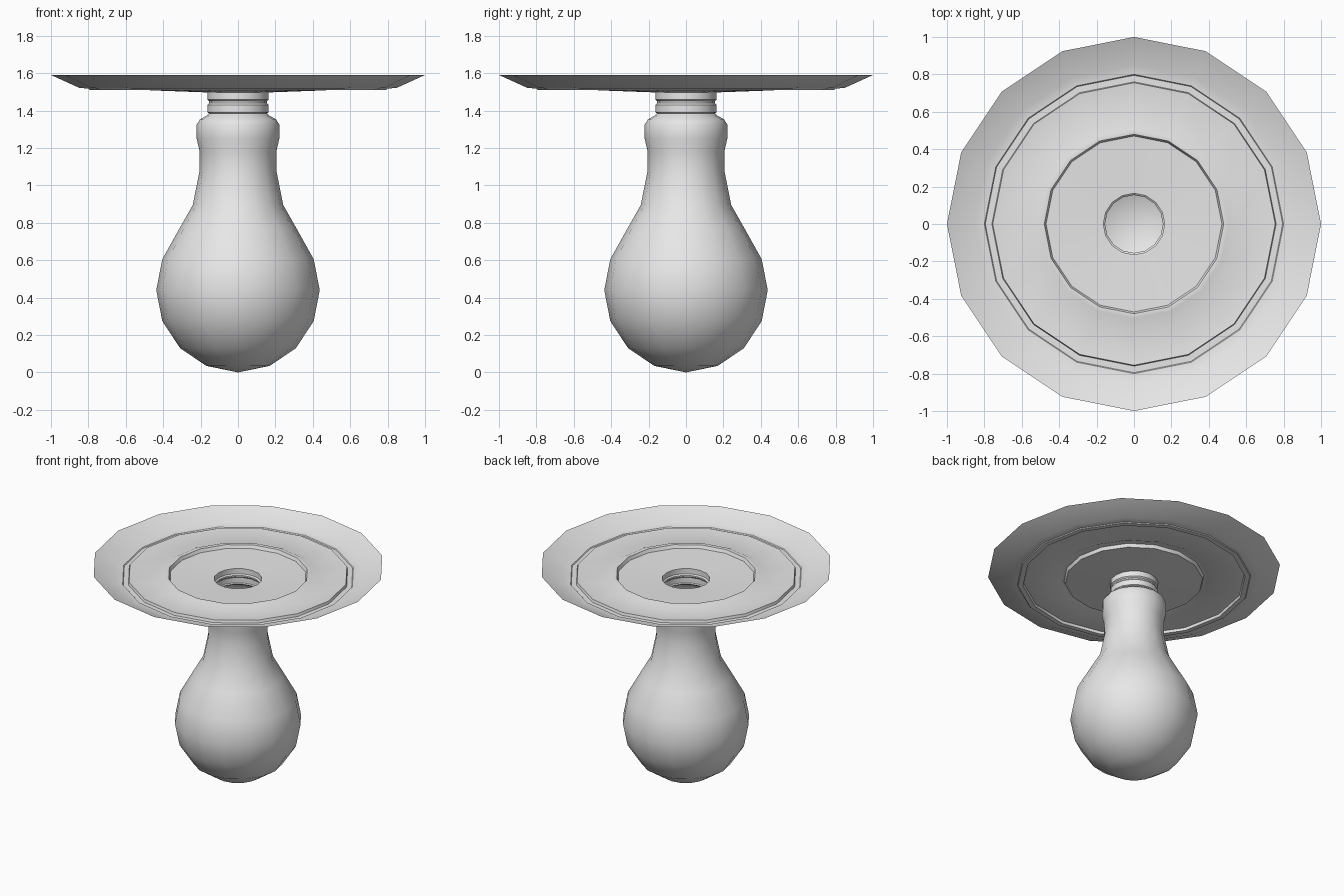
import bpy
import bmesh
from math import cos, sin, pi, radians

SIDES = 16

cube = bpy.data.objects.get("Cube")
if cube:
    bpy.data.objects.remove(cube, do_unlink=True)

# One plain grey finish
grey = bpy.data.materials.new("light grey")
grey.use_nodes = True
grey.diffuse_color = (0.8, 0.8, 0.8, 1)
grey.node_tree.nodes["Principled BSDF"].inputs["Base Color"].default_value = (0.8, 0.8, 0.8, 1)


def lathe(name, profile, angle=30):
    """Turn a (radius, height) profile, listed bottom/inside first, around z."""
    bm = bmesh.new()
    rings = []
    for r, z in profile:
        if r == 0:
            rings.append([bm.verts.new((0, 0, z))] * SIDES)
        else:
            rings.append([bm.verts.new((r * cos(2 * pi * i / SIDES), r * sin(2 * pi * i / SIDES), z))
                          for i in range(SIDES)])
    for low, high in zip(rings, rings[1:]):
        for i in range(SIDES):
            j = (i + 1) % SIDES
            corners = dict.fromkeys((low[i], low[j], high[j], high[i]))
            bm.faces.new(list(corners))
    bmesh.ops.recalc_face_normals(bm, faces=bm.faces)
    mesh = bpy.data.meshes.new(name)
    bm.to_mesh(mesh)
    bm.free()
    mesh.materials.append(grey)
    obj = bpy.data.objects.new(name, mesh)
    bpy.context.collection.objects.link(obj)
    bpy.ops.object.select_all(action='DESELECT')
    obj.select_set(True)
    bpy.context.view_layer.objects.active = obj
    bpy.ops.object.shade_smooth_by_angle(angle=radians(angle))
    return obj


# Hollow rounded bulb with a collared shoulder
lathe("bulb", [
    (0, 0), (0.17, 0.035), (0.31, 0.13), (0.405, 0.275), (0.437, 0.44),
    (0.405, 0.605), (0.31, 0.775), (0.242, 0.895), (0.205, 1.08), (0.205, 1.18),
    (0.221, 1.25), (0.221, 1.325), (0.204, 1.352), (0.165, 1.375), (0.155, 1.385),
], 45)

# Open neck with two rounded bands
lathe("neck", [
    (0.155, 1.385), (0.164, 1.39), (0.164, 1.43), (0.155, 1.44),
    (0.155, 1.45), (0.164, 1.458), (0.164, 1.497),
])

# Thin dished plate with a raised ridge, a step and a flared brim
lathe("plate", [
    (0.164, 1.497), (0.47, 1.508), (0.48, 1.532), (0.505, 1.534), (0.555, 1.513),
    (0.755, 1.53), (0.76, 1.511), (0.795, 1.511), (0.80, 1.517),
    (0.85, 1.522), (1.0, 1.59),
])
